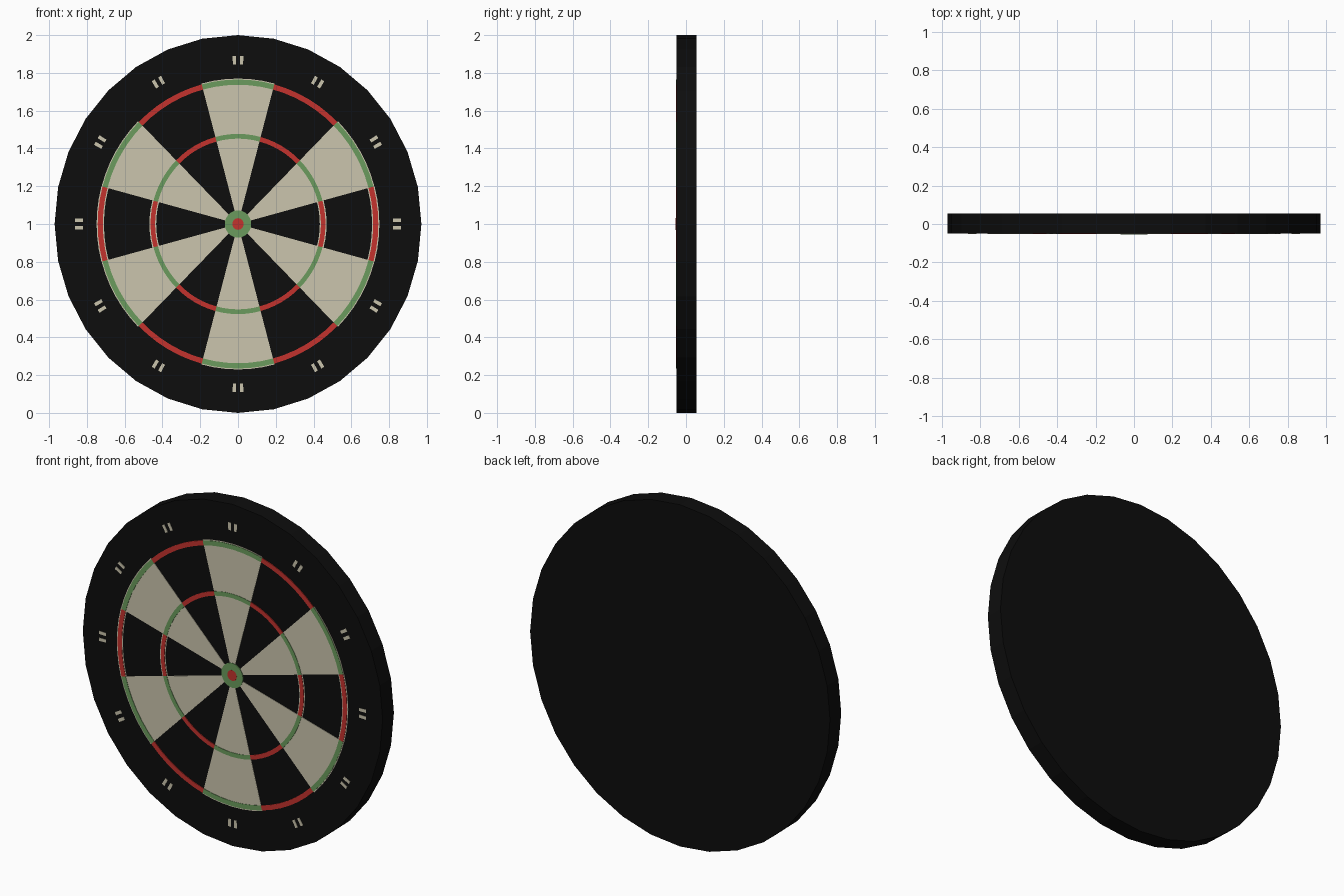
import bpy, bmesh, math

if "Cube" in bpy.data.objects:
    bpy.data.objects.remove(bpy.data.objects["Cube"])

SX, CZ = 0.971, 1.0          # slightly oval board, centre height
BACK, FRONT = 0.055, -0.049  # board body depth


def material(name, rgb):
    m = bpy.data.materials.new(name)
    m.diffuse_color = (*rgb, 1)
    m.use_nodes = True
    m.node_tree.nodes["Principled BSDF"].inputs["Base Color"].default_value = m.diffuse_color
    return m


BLACK = material("black", (0.004, 0.004, 0.004))
CREAM = material("cream", (0.60, 0.56, 0.42))
RED = material("red", (0.55, 0.032, 0.026))
GREEN = material("green", (0.145, 0.33, 0.11))


def point(r, deg):
    # angle is clockwise from the top
    a = math.radians(deg)
    return SX * r * math.sin(a), CZ + r * math.cos(a)


def prism(bm, outline, y0, y1):
    front = [bm.verts.new((x, y0, z)) for x, z in outline]
    back = [bm.verts.new((x, y1, z)) for x, z in outline]
    n = len(outline)
    bm.faces.new(front)
    bm.faces.new(back[::-1])
    for i in range(n):
        j = (i + 1) % n
        bm.faces.new((front[i], back[i], back[j], front[j]))


def build(name, outlines, y0, y1, mat):
    bm = bmesh.new()
    for o in outlines:
        prism(bm, o, y0, y1)
    bmesh.ops.recalc_face_normals(bm, faces=bm.faces)
    me = bpy.data.meshes.new(name)
    bm.to_mesh(me)
    bm.free()
    me.materials.append(mat)
    ob = bpy.data.objects.new(name, me)
    bpy.context.collection.objects.link(ob)
    return ob


def circle(r, n):
    return [point(r, 360 * i / n) for i in range(n)]


def arc(r0, r1, mid, half=15, steps=6):
    angles = [mid - half + 2 * half * i / steps for i in range(steps + 1)]
    outer = [point(r1, a) for a in angles]
    inner = [point(r0, a) for a in reversed(angles)] if r0 else [point(0, 0)]
    return outer + inner


light = range(0, 360, 60)
dark = range(30, 360, 60)

# Board body
build("board", [circle(1.0, 32)], FRONT, BACK, BLACK)

# Cream wedges; the black wedges are the bare board
build("cream_wedges", [arc(0, 0.77, a) for a in light], FRONT - 0.002, FRONT, CREAM)

# Scoring rings, alternating green and red
for name, r0, r1 in (("outer_ring", 0.737, 0.765), ("inner_ring", 0.452, 0.477)):
    build(name + "_green", [arc(r0, r1, a) for a in light], FRONT - 0.004, FRONT, GREEN)
    build(name + "_red", [arc(r0, r1, a) for a in dark], FRONT - 0.004, FRONT, RED)
    # Thin cream edging behind the side arcs
    build(name + "_edging", [arc(r0 - 0.006, r1 + 0.006, a) for a in (90, 270)],
          FRONT - 0.002, FRONT, CREAM)

# Bullseye
build("bull_outer", [circle(0.072, 24)], FRONT - 0.005, FRONT, GREEN)
build("bull_centre", [circle(0.031, 16)], FRONT - 0.006, FRONT, RED)

# Plain marker dashes around the rim
marks = []
for a in range(0, 360, 30):
    for side in (-1.3, 1.3):
        marks.append(arc(0.845, 0.89, a + side, 0.6, 1))
build("rim_markers", marks, FRONT - 0.002, FRONT, CREAM)
